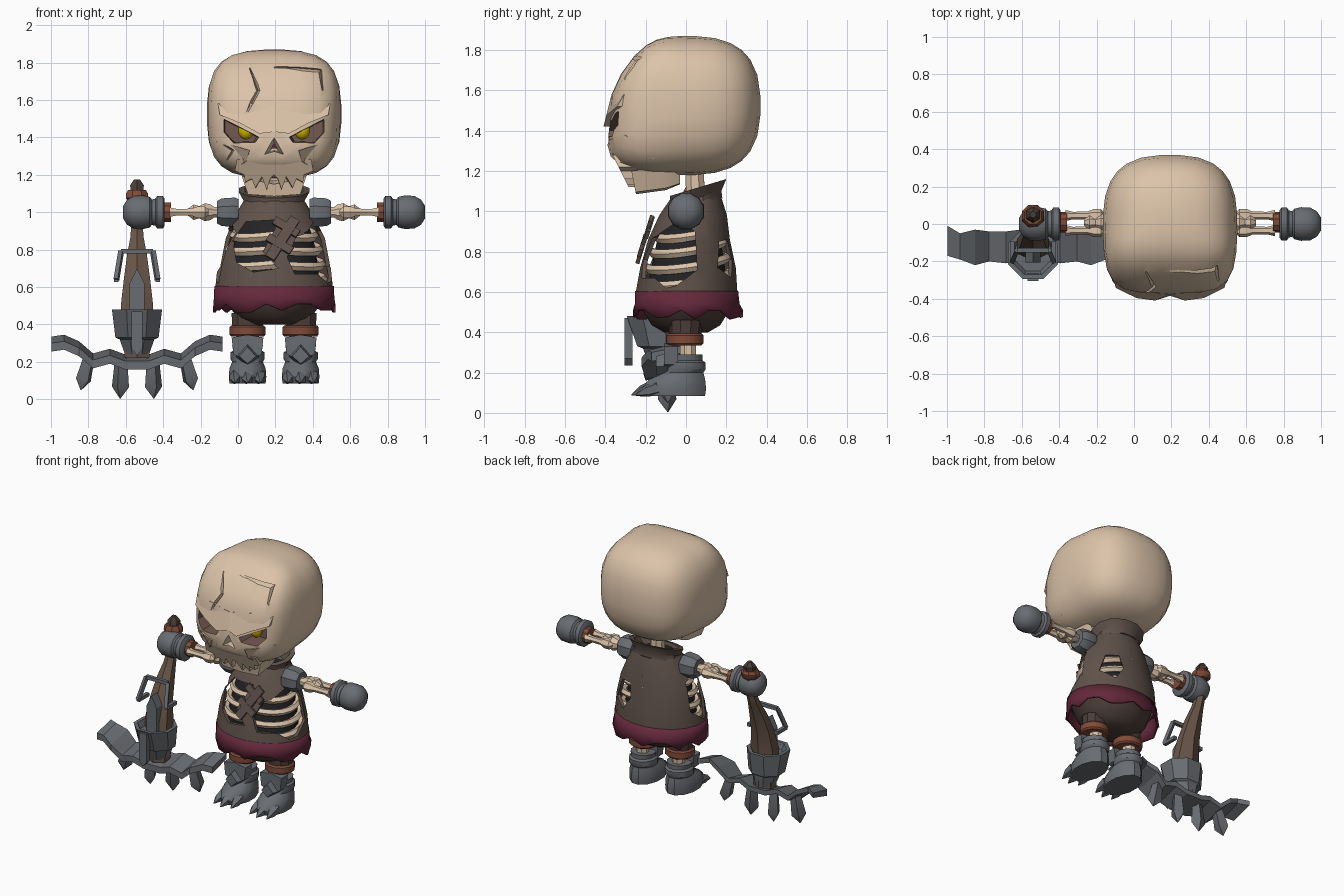
import bpy, bmesh, math, random
from mathutils import Vector, Matrix
from mathutils.bvhtree import BVHTree

if "Cube" in bpy.data.objects:
    bpy.data.objects.remove(bpy.data.objects["Cube"])

random.seed(3)
CX = 0.193   # body centre line
WX = -0.54   # weapon centre line

def mat(name, *c):
    m = bpy.data.materials.new(name)
    m.diffuse_color = (*c, 1)
    m.use_nodes = True
    m.node_tree.nodes["Principled BSDF"].inputs["Base Color"].default_value = m.diffuse_color
    return m

BONE = mat("bone", .72, .55, .40)
SOCKET = mat("socket_shadow", .17, .10, .08)
GREY = mat("iron", .14, .15, .165)
LEATHER = mat("leather", .115, .083, .068)
DARK = mat("dark_leather", .07, .047, .04)
RUST = mat("rust_wrap", .22, .07, .04)
CLOTH = mat("wine_cloth", .13, .022, .045)
BLACK = mat("inner_dark", .017, .017, .019)
YELLOW = mat("yellow_eye", .70, .50, .0)
WOOD = mat("wood", .14, .092, .065)

def finish(name, bm, m, angle=35):
    bmesh.ops.recalc_face_normals(bm, faces=bm.faces)
    me = bpy.data.meshes.new(name)
    bm.to_mesh(me)
    bm.free()
    o = bpy.data.objects.new(name, me)
    bpy.context.collection.objects.link(o)
    me.materials.append(m)
    smooth(o, angle)
    return o

def activate(o):
    bpy.ops.object.select_all(action='DESELECT')
    o.select_set(True)
    bpy.context.view_layer.objects.active = o

def smooth(o, angle):
    activate(o)
    bpy.ops.object.shade_smooth_by_angle(angle=math.radians(angle))

def skin(name, sections, m, M=None, cap=True, angle=35, closed=False):
    """Surface through a list of equally long point loops."""
    bm = bmesh.new()
    loops = [[bm.verts.new(M @ Vector(p) if M else Vector(p)) for p in s] for s in sections]
    n = len(loops[0])
    pairs = list(zip(loops, loops[1:])) + ([(loops[-1], loops[0])] if closed else [])
    for a, b in pairs:
        for i in range(n):
            j = (i + 1) % n
            bm.faces.new((a[i], a[j], b[j], b[i]))
    if cap and not closed:
        bm.faces.new(loops[0])
        bm.faces.new(loops[-1])
    return finish(name, bm, m, angle)

def ring(z, cx, cy, rx, ry, n):
    t = [2 * math.pi * (i + .5) / n for i in range(n)]
    return [(cx + rx * math.cos(a), cy + ry * math.sin(a), z) for a in t]

def loft(name, rings, n, m, M=None, **kw):
    """Rings are (z, x, y, radius_x, radius_y)."""
    return skin(name, [ring(*r, n) for r in rings], m, M, **kw)

def bar(name, p, q, radii, m, n=6):
    """Straight rod; radii are (fraction along, radius)."""
    p, q = Vector(p), Vector(q)
    d = q - p
    M = Matrix.Translation(p) @ d.to_track_quat('Z', 'Y').to_matrix().to_4x4()
    return loft(name, [(f * d.length, 0, 0, r, r) for f, r in radii], n, m, M)

def prism(name, poly, deg, r0, r1, m, s0=1.0, cx=CX):
    """Polygon (u, z) pushed outwards from r0 to r1 in a horizontal direction."""
    a = math.radians(deg)
    d, t = Vector((math.cos(a), math.sin(a), 0)), Vector((-math.sin(a), math.cos(a), 0))
    mu = sum(p[0] for p in poly) / len(poly)
    mz = sum(p[1] for p in poly) / len(poly)
    secs = []
    for r, s in ((r0, s0), (r1, 1)):
        secs.append([Vector((cx, 0, 0)) + d * r + t * (mu + (u - mu) * s)
                     + Vector((0, 0, mz + (z - mz) * s)) for u, z in poly])
    return skin(name, secs, m, angle=20)

def cut(o, cutter):
    md = o.modifiers.new("cut", 'BOOLEAN')
    md.operation, md.solver, md.object = 'DIFFERENCE', 'EXACT', cutter
    md.material_mode = 'TRANSFER'
    activate(o)
    bpy.ops.object.modifier_apply(modifier=md.name)
    bpy.data.objects.remove(cutter)

def sym(half):
    return half + [(-x, *r) for x, *r in reversed(half) if abs(x) > 1e-6]

# ---------------------------------------------------------------- skull
bm = bmesh.new()
bmesh.ops.create_cube(bm, size=2)
bmesh.ops.subdivide_edges(bm, edges=bm.edges[:], cuts=6, use_grid_fill=True)
for v in bm.verts:
    d = v.co.normalized()
    p = 2.7 + 1.6 * max(0, -d.y)
    r = (abs(d.x / .36) ** p + abs(d.y / .37) ** p + abs(d.z / .345) ** p) ** (-1 / p)
    c = d * r + Vector((CX, 0, 1.525))
    if c.y < 0:
        c.y *= 1 - .4 * max(0, (c.z - 1.6) / .27) + .12 * max(0, (1.5 - c.z) / .3)
    v.co = c
tree = BVHTree.FromBMesh(bm)
skull = finish("skull", bm, BONE)

def front_y(x, z):
    hit = tree.ray_cast(Vector((x, -2, z)), Vector((0, 1, 0)))[0]
    return hit.y if hit else -.25

def crack(path, w):
    secs = []
    for i, (x, z) in enumerate(path):
        a, b = path[max(i - 1, 0)], path[min(i + 1, len(path) - 1)]
        n = Vector((-(b[1] - a[1]), b[0] - a[0])).normalized() * (w if 0 < i < len(path) - 1 else w * .3)
        y = front_y(CX + x, z)
        secs.append([(CX + x + n.x, y - .03, z + n.y), (CX + x - n.x, y - .03, z - n.y), (CX + x, y + .022, z)])
    return skin("crack_cutter", secs, BONE)

EYE = [(.28, 1.51), (.07, 1.40), (.09, 1.37), (.22, 1.365), (.28, 1.43)]
for s in (1, -1):
    cut(skull, prism("socket_cutter", [(s * x, z) for x, z in EYE], -90, .25, .5, SOCKET, .8))
cut(skull, prism("nose_cutter", [(0, 1.43), (.08, 1.295), (0, 1.32), (-.08, 1.295)], -90, .31, .45, BONE, .3))
for path, w in (([(-.13, 1.77), (-.085, 1.65), (-.15, 1.52)], .022),
                ([(0, 1.775), (.13, 1.77), (.25, 1.76), (.26, 1.65)], .018),
                ([(-.27, 1.36), (-.22, 1.33), (-.25, 1.28)], .015)):
    cut(skull, crack(path, w))
smooth(skull, 35)
prism("nose_hollow", [(0, 1.40), (.025, 1.34), (-.025, 1.34)], -90, .312, .32, CLOTH)

def slab(name, pts, m=BONE):
    """Raised bone plate that follows the face; points are (x, z, height)."""
    y = [front_y(CX + x, z) for x, z, h in pts]
    return skin(name, [[(CX + x, yy - h, z) for (x, z, h), yy in zip(pts, y)],
                       [(CX + x, yy + .05, z) for (x, z, h), yy in zip(pts, y)]], m)

for s in (1, -1):
    slab("brow", [(s * x, z, h) for x, z, h in
         [(0, 1.43, .005), (.08, 1.42, .03), (.18, 1.475, .03), (.29, 1.52, .025), (.30, 1.58, .004),
          (.16, 1.59, .004), (0, 1.56, .004)]])
    slab("cheekbone", [(s * x, z, h) for x, z, h in
         [(.31, 1.38, .012), (.21, 1.355, .015), (.13, 1.33, .012), (.15, 1.27, .015), (.20, 1.24, .02), (.29, 1.26, .015)]])
    bm = bmesh.new()
    bmesh.ops.create_uvsphere(bm, u_segments=12, v_segments=8, radius=1,
        matrix=Matrix.Translation((CX + s * .15, -.285, 1.44)) @ Matrix.Diagonal((.042, .04, .052, 1)))
    finish("eye", bm, YELLOW)

# upper jaw with pointed teeth, leaning back towards the bottom
teeth = sym([(0, 1.20), (.02, 1.18), (.04, 1.12), (.065, 1.19), (.10, 1.13), (.12, 1.18), (.155, 1.16),
             (.16, 1.20), (.21, 1.22), (.20, 1.28), (.10, 1.30)])
skin("upper_jaw", [[(CX + x, -.375 + (1.3 - z) * .5, z) for x, z in teeth],
                   [(CX + x * .9, -.18, z) for x, z in teeth]], BONE, angle=20)
jaw = sym([(0, 1.085), (.14, 1.095), (.175, 1.20), (.15, 1.18), (0, 1.15)])
skin("lower_jaw", [[(CX + x, -.255 + (1.12 - z) * .2, z) for x, z in jaw],
                   [(CX + x * 1.02, -.10, z + .02) for x, z in jaw],
                   [(CX + x * .9, -.03, z * .4 + .7) for x, z in jaw]], BONE, angle=20)
bar("neck", (CX, .05, 1.0), (CX, .04, 1.25), [(0, .05), (1, .05)], BONE, 8)

# ---------------------------------------------------------------- torso
BODY = [(.60, .003, .318, .255), (.72, .01, .305, .24), (.86, .015, .275, .205),
        (.98, .035, .215, .17), (1.06, .05, .165, .13)]

def body_at(z):
    for a, b in zip(BODY, BODY[1:]):
        if z <= b[0]:
            f = (z - a[0]) / (b[0] - a[0])
            return [a[i] + (b[i] - a[i]) * f for i in range(1, 4)]

shell = loft("torn_tunic", [(z, CX, y, rx, ry) for z, y, rx, ry in BODY], 20, LEATHER, cap=False)
md = shell.modifiers.new("thick", 'SOLIDIFY')
md.thickness, md.offset = .02, -1
activate(shell)
bpy.ops.object.modifier_apply(modifier="thick")
SIDE = [(-.13, .89), (-.04, .95), (.045, .90), (.055, .71), (-.05, .63), (-.10, .62), (-.19, .70), (-.2, .77)]
HOLES = [([(-.22, .85), (-.15, .95), (.03, .96), (-.06, .79), (.02, .70), (-.11, .68), (-.2, .73)], -90, .03, .5),
         ([(.12, .87), (.22, .90), (.29, .80), (.29, .67), (.11, .67), (.07, .76)], -90, .03, .5),
         (SIDE, 0, .12, .5), ([(-u - .03, z) for u, z in SIDE if u > -.18], 180, .12, .5),
         ([(-.08, .72), (-.04, .85), (.05, .86), (.08, .76), (.03, .67)], 50, .1, .5)]
for h in HOLES:
    cut(shell, prism("hole_cutter", *h, LEATHER))
smooth(shell, 35)
loft("tunic_hollow", [(z, CX, y, rx * .78, ry * .78) for z, y, rx, ry in BODY], 16, BLACK)

# ribs
for z0 in (.67, .75, .83, .905):
    cy, rx, ry = body_at(z0)
    secs = []
    for i in range(24):
        a = 2 * math.pi * i / 24
        c, s = math.cos(a), math.sin(a)
        secs.append([(CX + (rx * .86 + .022 * math.cos(b)) * c, cy + (ry * .86 + .022 * math.cos(b)) * s,
                      z0 + .03 * s - .03 * abs(c) + .024 * math.sin(b)) for b in (0, 1.26, 2.51, 3.77, 5.03)])
    skin("rib", secs, BONE, closed=True)

# stitched strap across the chest
for i, (u, z, w, h) in enumerate([(.045, .86, .028, .13), (.065, .92, .075, .022), (.03, .83, .075, .022)]):
    M = (Matrix.Translation((CX + u, -.205 + (z - .86) * .4, z)) @ Matrix.Rotation(-.3, 4, 'X')
         @ Matrix.Rotation(.55, 4, 'Y') @ Matrix.Diagonal((w, .02, h, 1)))
    bm = bmesh.new()
    bmesh.ops.create_cube(bm, size=2, matrix=M @ Matrix.Diagonal((1, .5, 1, 1)))
    finish("chest_strap", bm, LEATHER)

def tilt(pts, k):
    return [(x, y, z + k * y) for x, y, z in pts]

skin("collar", [tilt(ring(z, CX, y, rx, ry, 12), .3) for z, y, rx, ry in
     [(1.01, .05, .17, .135), (1.05, .05, .165, .13), (1.10, .06, .195, .145), (1.10, .06, .16, .115), (1.03, .05, .11, .09)]], LEATHER)

# ragged skirt and hips
hem = [(x, y, z + random.choice((-.01, 0, .035))) for x, y, z in ring(.475, CX, .01, .33, .275, 24)]
skirt = skin("ragged_skirt", [ring(.605, CX, .003, .322, .258, 24), ring(.54, CX, .006, .325, .262, 24), hem], CLOTH, cap=False)
skirt.modifiers.new("thick", 'SOLIDIFY').thickness = .015
loft("hips", [(.40, CX, 0, .13, .11), (.435, CX, 0, .20, .17), (.50, CX, 0, .25, .21), (.59, CX, 0, .29, .235)], 14, DARK)

# ---------------------------------------------------------------- legs
for s in (1, -1):
    x = CX + s * .142
    loft("trouser_leg", [(.375, x, -.005, .085, .08), (.46, x, 0, .09, .085)], 10, DARK)
    loft("knee_wrap", [(.335, x, -.005, .09, .085), (.345, x, -.005, .10, .095), (.385, x, -.005, .10, .095),
                       (.395, x, -.005, .09, .085)], 12, RUST)
    bar("shin_bone", (x, .01, .2), (x, .01, .36), [(0, .04), (1, .045)], BONE, 8)
    prism("shin_guard", [(-.075, .24), (0, .21), (.075, .24), (.085, .33), (0, .345), (-.085, .33)], -90, .04, .11, GREY, 1.0, x)
    prism("shin_crest", [(0, .19), (.045, .23), (0, .28), (-.045, .23)], -90, .09, .15, GREY, 1.4, x)
    loft("boot", [(.085, x, -.055, .10, .155), (.12, x, -.06, .104, .165), (.165, x, -.045, .10, .145),
                  (.20, x, -.01, .085, .10), (.215, x, 0, .095, .10), (.25, x, 0, .095, .10),
                  (.26, x, 0, .08, .085), (.29, x, 0, .085, .085)], 12, GREY)
    for k in (-1, 0, 1):
        bar("toe_claw", (x + k * .062, -.14 - .03 * (k == 0), .125), (x + k * .068, -.25 - .02 * (k == 0), .09),
            [(0, .036), (.5, .03), (1, .003)], GREY, 5)

# ---------------------------------------------------------------- arms
for s in (1, -1):
    M = Matrix(((0, 0, s, CX), (0, 1, 0, 0), (1, 0, 0, 1.0), (0, 0, 0, 1)))
    def limb(name, prof, m, n=10, y=.01):
        return loft(name, [(d, 0, y, r, r) for d, r in prof], n, m, M)
    limb("shoulder_plate", [(.19, .075), (.21, .085), (.28, .08), (.305, .065)], GREY, 8)
    limb("upper_arm_bone", [(.28, .03), (.32, .03), (.34, .045), (.37, .052), (.40, .035), (.43, .045), (.46, .02)], BONE, 8)
    for y in (-.035, .045):
        limb("forearm_bone", [(.35, .015), (.37, .035), (.41, .035), (.44, .022), (.52, .02), (.56, .03)], BONE, 6, y)
    limb("wrist_wrap", [(.55, .055), (.59, .055)], RUST)
    limb("gauntlet_cuff", [(.585, .075), (.595, .09), (.625, .09), (.635, .075), (.655, .07)], GREY, 12, 0)
    limb("fist", [(.645, .06), (.665, .085), (.70, .093), (.75, .09), (.785, .07), (.807, .035)], GREY, 12, 0)

# ---------------------------------------------------------------- raking weapon
loft("handle", [(1.08, WX, .045, .035, .035), (.92, WX, .025, .036, .036), (.86, WX, 0, .042, .04),
                (.78, WX, -.04, .06, .05), (.65, WX, -.09, .08, .06), (.5, WX, -.12, .10, .075),
                (.22, WX, -.12, .075, .07)], 6, WOOD)
loft("pommel_wrap", [(1.06, WX, .04, .05, .05), (1.075, WX, .04, .064, .062), (1.10, WX, .045, .064, .062), (1.12, WX, .045, .05, .05)], 8, RUST)
loft("pommel", [(1.10, WX, .045, .04, .04), (1.145, WX, .05, .042, .042), (1.175, WX, .05, .018, .018)], 6, DARK)
loft("head_collar", [(.24, WX, -.12, .07, .07), (.32, WX, -.13, .10, .09), (.33, WX, -.14, .125, .11),
                     (.48, WX, -.16, .145, .145), (.48, WX, -.16, .12, .12), (.44, WX, -.16, .10, .10)], 8, GREY, angle=20)
prism("collar_prong", [(-.03, .47), (-.03, .27), (0, .235), (.03, .27), (.03, .47)], -90, .265, .305, GREY, 1.0, WX)
prism("handle_blade", [(-.04, .44), (.04, .44), (.04, .62), (0, .70), (-.04, .62)], -90, .14, .205, GREY, 1.0, WX)
loop = [(-.11, -.09, .64), (-.11, -.2, .64), (-.085, -.2, .79), (.085, -.2, .79), (.11, -.2, .64), (.11, -.09, .64)]
loop = [(WX + x, y + (.06 if z > .7 else 0), z) for x, y, z in loop]
for p, q in zip(loop, loop[1:]):
    bar("handle_loop", p, q, [(0, .017), (1, .017)], GREY, 4)

# wavy rake plate: distance from middle, height, front y, back y
HALF = [(0, .195, -.20, -.03), (.065, .195, -.20, -.03), (.145, .225, -.21, -.04), (.235, .20, -.20, -.04),
        (.31, .265, -.22, -.03), (.39, .30, -.19, -.05), (.457, .29, -.17, -.01)]
line = [(-x, *r) for x, *r in reversed(HALF[1:])] + HALF
skin("rake_plate", [[(WX + x, f, z - .035), (WX + x, f, z + .01), (WX + x, b, z + .045), (WX + x, b, z + .01)]
                    for x, z, f, b in line], GREY, angle=10)
for s in (1, -1):
    for x0, z0, x1, z1 in ((.085, .21, .09, .005), (.255, .23, .30, .05)):
        bar("rake_spike", (WX + s * x0, -.10, z0), (WX + s * x1, -.09, z1),
            [(0, .035), (.7, .048), (1, .003)], GREY, 4)
